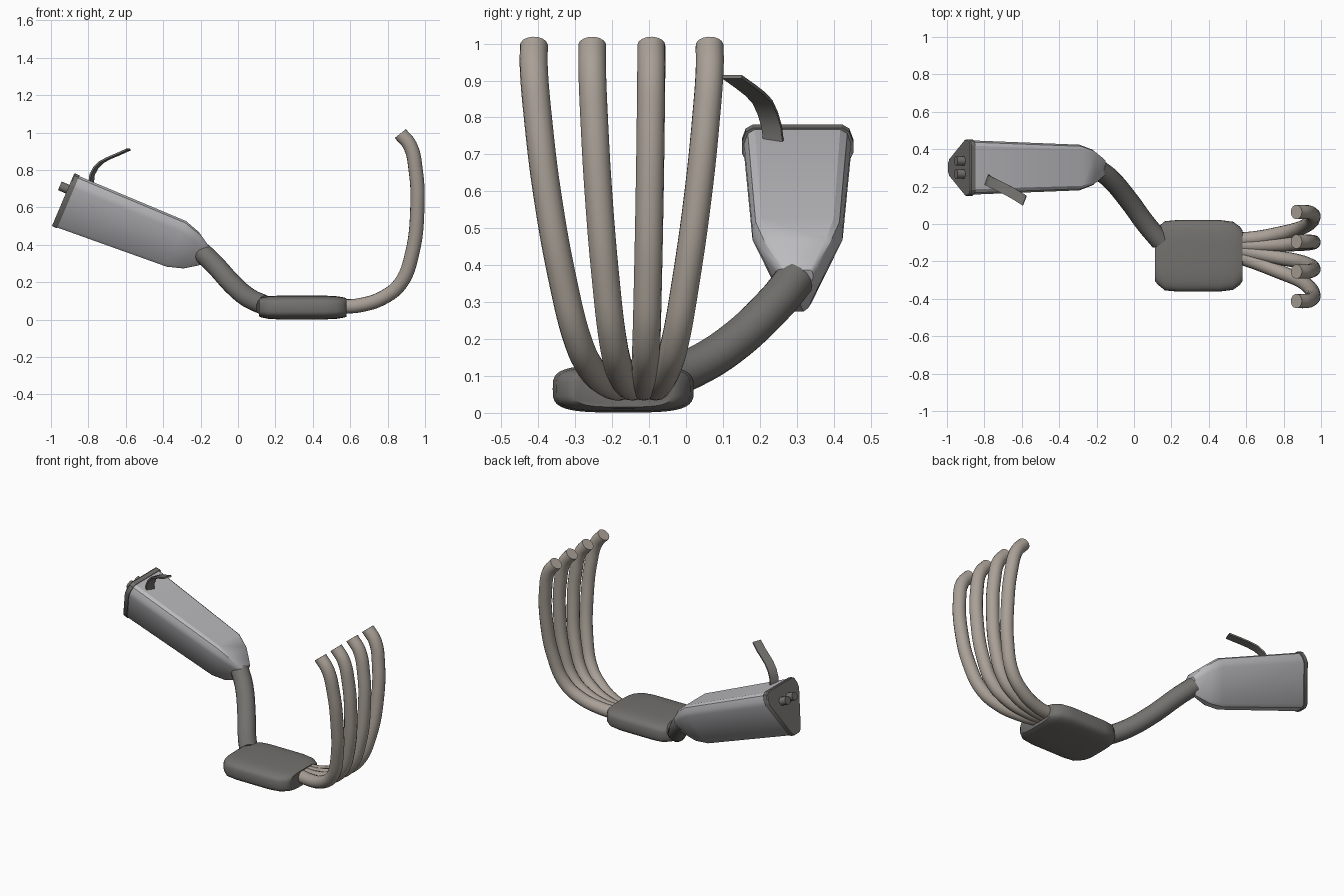
import bpy, bmesh, math
from mathutils import Vector

if "Cube" in bpy.data.objects:
    bpy.data.objects.remove(bpy.data.objects["Cube"])


def material(name, col):
    m = bpy.data.materials.new(name)
    m.diffuse_color = (*col, 1)
    m.use_nodes = True
    m.node_tree.nodes["Principled BSDF"].inputs["Base Color"].default_value = m.diffuse_color
    return m


SILVER = material("silver_steel", (0.50, 0.50, 0.52))
DARK = material("dark_steel", (0.17, 0.165, 0.155))
WARM = material("warm_steel", (0.40, 0.355, 0.31))


def finish(ob, mat, angle=35):
    ob.data.materials.clear()
    ob.data.materials.append(mat)
    ob.data.shade_smooth()
    ob.data.set_sharp_from_angle(angle=math.radians(angle))
    return ob


def loft(name, rings, mat, angle=35):
    """Skin closed rings of equal length and cap both ends."""
    bm = bmesh.new()
    vs = [[bm.verts.new(p) for p in r] for r in rings]
    n = len(rings[0])
    for a, b in zip(vs, vs[1:]):
        for i in range(n):
            bm.faces.new((a[i], a[(i + 1) % n], b[(i + 1) % n], b[i]))
    bm.faces.new(vs[0])
    bm.faces.new(vs[-1])
    bmesh.ops.recalc_face_normals(bm, faces=bm.faces)
    me = bpy.data.meshes.new(name)
    bm.to_mesh(me)
    bm.free()
    ob = bpy.data.objects.new(name, me)
    bpy.context.collection.objects.link(ob)
    return finish(ob, mat, angle)


def tube(name, pts, r, mat):
    """Round pipe through points, turned into a mesh."""
    cu = bpy.data.curves.new(name, 'CURVE')
    cu.dimensions = '3D'
    cu.bevel_depth, cu.bevel_resolution = r, 6
    cu.resolution_u, cu.use_fill_caps = 6, True
    sp = cu.splines.new('BEZIER')
    sp.bezier_points.add(len(pts) - 1)
    for bp, p in zip(sp.bezier_points, pts):
        bp.co = p
        bp.handle_left_type = bp.handle_right_type = 'AUTO'
    tmp = bpy.data.objects.new(name + "_path", cu)
    bpy.context.collection.objects.link(tmp)
    bpy.context.view_layer.update()
    dg = bpy.context.evaluated_depsgraph_get()
    me = bpy.data.meshes.new_from_object(tmp.evaluated_get(dg))
    bpy.data.objects.remove(tmp)
    bm = bmesh.new()
    bm.from_mesh(me)
    bmesh.ops.remove_doubles(bm, verts=bm.verts, dist=1e-5)
    bmesh.ops.recalc_face_normals(bm, faces=bm.faces)
    bm.to_mesh(me)
    bm.free()
    ob = bpy.data.objects.new(name, me)
    bpy.context.collection.objects.link(ob)
    return finish(ob, mat, 45)


# Silencer frame: s runs along its sloping axis, h is across it
AXIS = Vector((0.92, 0, -0.39)).normalized()
UP = Vector((0.39, 0, 0.92)).normalized()
ORIGIN = Vector((-0.995, 0.302, 0.50))
HALF = [(0.80, 1), (0.93, 0.96), (1, 0.86), (1, 0.76), (0.30, 0.05), (0.17, 0)]
PROFILE = HALF + [(-y, h) for y, h in reversed(HALF)]


def local(s, y, h):
    return ORIGIN + AXIS * s + UP * h + Vector((0, y, 0))


def section(s, w, lo, hi):
    return [local(s, y * w, lo + h * (hi - lo)) for y, h in PROFILE]


# Silencer body and end cap
loft("silencer_body", [section(0.025, 0.145, 0.004, 0.303),
                       section(0.65, 0.122, 0.040, 0.305),
                       section(0.735, 0.095, 0.066, 0.278),
                       section(0.80, 0.055, 0.110, 0.238),
                       section(0.82, 0.042, 0.125, 0.225)], SILVER, 30)
loft("silencer_end_cap", [section(0.0, 0.147, 0.003, 0.304),
                          section(0.006, 0.151, 0, 0.308),
                          section(0.03, 0.151, 0, 0.308)], DARK, 30)

# Twin outlet tips
for i, y in enumerate((-0.035, 0.035)):
    tube(f"outlet_tip_{i + 1}", [local(0.02, y, 0.215), local(-0.045, y, 0.215)],
         0.025, DARK)

# Mounting strap, a thin bent strip
path = [(-0.785, 0.237, 0.735), (-0.78, 0.232, 0.775), (-0.762, 0.222, 0.81),
        (-0.73, 0.207, 0.843), (-0.69, 0.187, 0.864), (-0.64, 0.160, 0.885),
        (-0.585, 0.125, 0.910)]
path = [Vector(p) for p in path]
rings = []
for i, p in enumerate(path):
    t = (path[min(i + 1, len(path) - 1)] - path[max(i - 1, 0)]).normalized()
    side = Vector((0.35, 0.9, 0)) * 0.029
    n = t.cross(side).normalized() * 0.005
    rings.append([p + side + n, p - side + n, p - side - n, p + side - n])
loft("mounting_strap", rings, DARK)

# Link pipe between silencer and collector
tube("link_pipe", [(-0.195, 0.295, 0.362), (-0.13, 0.245, 0.30),
                   (-0.02, 0.115, 0.18), (0.06, 0.005, 0.115),
                   (0.14, -0.09, 0.078)], 0.054, DARK)


# Collector box: flattened rounded block
def oval(x, hy, hz, n=40, e=0.55):
    out = []
    for i in range(n):
        a = 2 * math.pi * i / n
        c, s = math.cos(a), math.sin(a)
        out.append((x, -0.17 + hy * math.copysign(abs(c) ** e, c),
                    0.065 + hz * math.copysign(abs(s) ** e, s)))
    return out


loft("collector_box", [oval(0.112, 0.135, 0.046), oval(0.125, 0.152, 0.053),
                       oval(0.165, 0.185, 0.061), oval(0.23, 0.191, 0.064),
                       oval(0.46, 0.191, 0.064), oval(0.53, 0.182, 0.060),
                       oval(0.567, 0.155, 0.054), oval(0.58, 0.135, 0.049)],
     DARK, 40)

# Four header pipes fanning out and rising: x, z, share of the sideways spread
RISE = [(0.54, 0.07, 0), (0.65, 0.077, 0.12), (0.78, 0.12, 0.32),
        (0.87, 0.195, 0.47), (0.93, 0.35, 0.64), (0.959, 0.60, 0.84),
        (0.95, 0.80, 0.95), (0.92, 0.93, 1), (0.868, 0.995, 1)]
FAN = [(-0.17, -0.412, 0.9), (-0.14, -0.254, 0.9),
       (-0.115, -0.094, 1.3), (-0.085, 0.064, 1.3)]
for i, (y0, y1, p) in enumerate(FAN):
    tube(f"header_pipe_{i + 1}",
         [(x, y0 + (y1 - y0) * f ** p, z) for x, z, f in RISE], 0.038, WARM)
